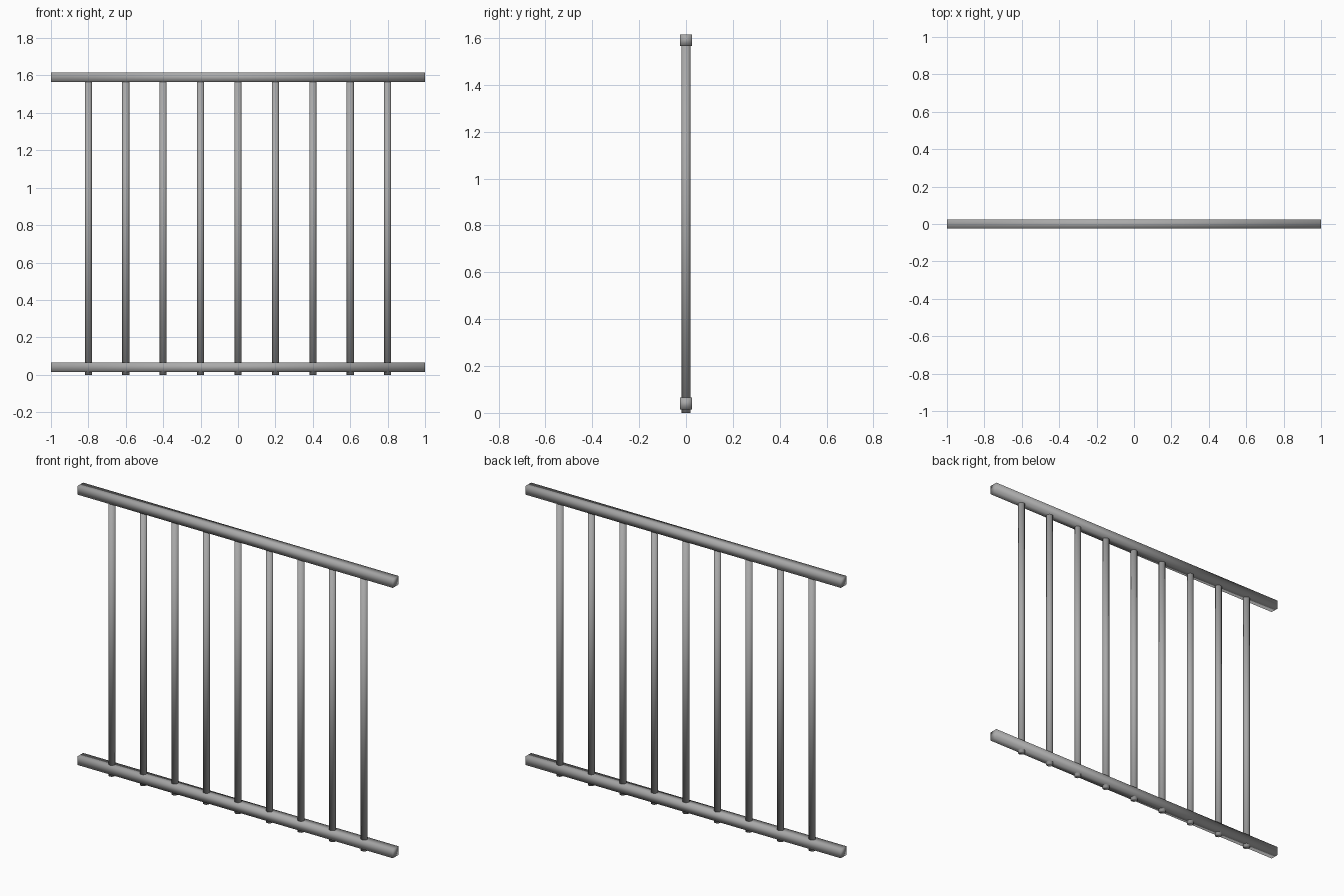
import bpy

cube = bpy.data.objects.get("Cube")
if cube:
    bpy.data.objects.remove(cube, do_unlink=True)

RAIL = 0.05          # square rail thickness
BAR_RADIUS = 0.019
BAR_HEIGHT = 1.59

steel = bpy.data.materials.new("grey_steel")
steel.use_nodes = True
colour = (0.4, 0.4, 0.4, 1)
steel.diffuse_color = colour
steel.node_tree.nodes["Principled BSDF"].inputs["Base Color"].default_value = colour


def finish(name):
    """Name the new part, apply its scale, paint it and shade it smooth."""
    part = bpy.context.object
    part.name = name
    bpy.ops.object.transform_apply(location=False, rotation=False, scale=True)
    part.data.materials.append(steel)
    bpy.ops.object.shade_smooth()


# Square rails along the top and bottom
for name, z in (("bottom_rail", 0.04), ("top_rail", 1.59)):
    bpy.ops.mesh.primitive_cube_add(size=1, location=(0, 0, z))
    bpy.context.object.scale = (2, RAIL, RAIL)
    finish(name)

# Round upright bars, poking out slightly below the bottom rail
for i in range(9):
    bpy.ops.mesh.primitive_cylinder_add(
        vertices=16, radius=BAR_RADIUS, depth=BAR_HEIGHT,
        location=(0.2 * (i - 4), 0, BAR_HEIGHT / 2))
    finish(f"upright_bar_{i + 1}")
